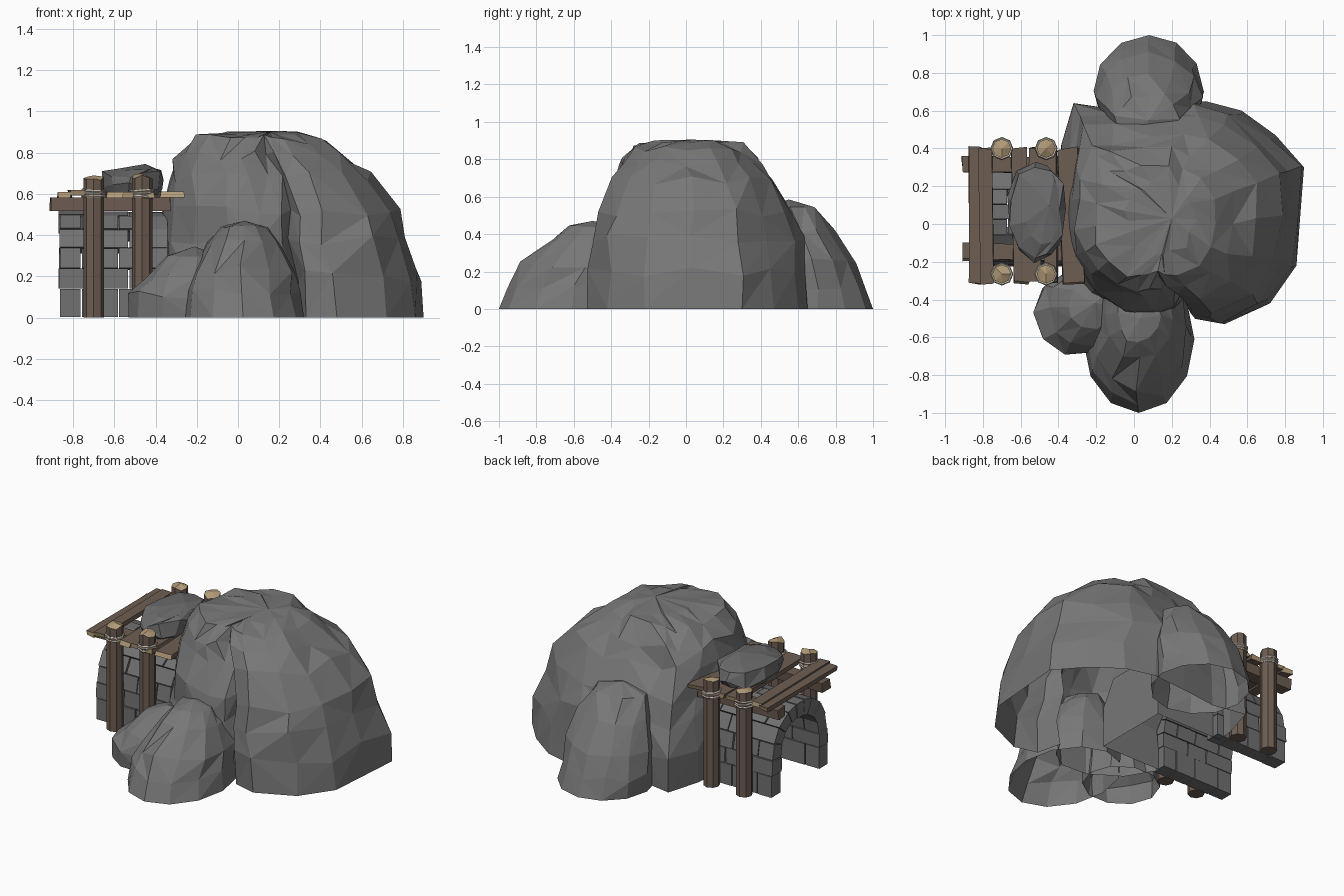
import bpy, bmesh, math, random
from mathutils import Vector, Matrix

if "Cube" in bpy.data.objects:
    bpy.data.objects.remove(bpy.data.objects["Cube"])

random.seed(4)
R = random.uniform


def mat(name, r, g, b):
    m = bpy.data.materials.new(name)
    m.diffuse_color = (r, g, b, 1)
    m.use_nodes = True
    m.node_tree.nodes["Principled BSDF"].inputs["Base Color"].default_value = m.diffuse_color
    return m


ROCK = mat("boulder grey", .185, .185, .185)
BLOCK = mat("block grey", .165, .165, .167)
RUBBLE = mat("rubble grey", .15, .15, .152)
WOOD = mat("brown timber", .155, .110, .085)
CUT = mat("cut wood tan", .45, .33, .19)
ROPE = mat("pale rope", .56, .50, .42)


def add(name, bm, *mats):
    me = bpy.data.meshes.new(name)
    bmesh.ops.recalc_face_normals(bm, faces=bm.faces)
    bm.to_mesh(me)
    bm.free()
    for m in mats:
        me.materials.append(m)
    ob = bpy.data.objects.new(name, me)
    bpy.context.collection.objects.link(ob)
    return ob


def drop_floor(me):
    bm = bmesh.new()
    bm.from_mesh(me)
    low = [f for f in bm.faces if all(v.co.z < .003 for v in f.verts)]
    bmesh.ops.delete(bm, geom=low, context='FACES')
    bm.to_mesh(me)
    bm.free()


def boulder(name, outline, levels, top, m, jit=.016):
    """Stack a ground outline through levels of (z, xmin, xmax, ymin, ymax), rounding it upwards."""
    xs, ys = zip(*outline)
    unit = [Vector((2 * (x - min(xs)) / (max(xs) - min(xs)) - 1,
                    2 * (y - min(ys)) / (max(ys) - min(ys)) - 1)) for x, y in outline]
    bm = bmesh.new()
    rings = []
    for k, (z, x0, x1, y0, y1) in enumerate(levels):
        j = jit if k else 0
        t = (k / (len(levels) - 1)) ** 1.3 * .9
        shape = [u.lerp(u.normalized(), t) for u in unit]
        rings.append([bm.verts.new(((x0 + x1) / 2 + u.x * (x1 - x0) / 2 + R(-j, j),
                                    (y0 + y1) / 2 + u.y * (y1 - y0) / 2 + R(-j, j),
                                    z + R(-j, j) * (1.5 if k < len(levels) - 1 else .4)))
                      for u in shape])
    n = len(unit)
    for a, b in zip(rings, rings[1:]):
        for i in range(n):
            p, q, r, s = a[i], a[(i + 1) % n], b[(i + 1) % n], b[i]
            tris = [(p, q, r), (p, r, s)] if R(0, 1) < .5 else [(p, q, s), (q, r, s)]
            for t in tris:
                bm.faces.new(t)
    peak = bm.verts.new(top)
    for i in range(n):
        bm.faces.new((rings[-1][i], rings[-1][(i + 1) % n], peak))
    bm.faces.new(rings[0][::-1])
    return add(name, bm, m)


def ring(n):
    return [(math.cos(2 * math.pi * i / n), math.sin(2 * math.pi * i / n)) for i in range(n)]


# main boulder, with the front crevice in its outline
main = boulder("main_boulder",
    [(.90, .30), (.75, .47), (.57, .60), (.38, .65), (.14, .63), (-.10, .60), (-.32, .64),
     (-.385, .42), (-.40, .2), (-.385, -.02), (-.35, -.2), (-.24, -.38), (-.05, -.50),
     (.13, -.51), (.23, -.44), (.29, -.33), (.33, -.49), (.48, -.53), (.72, -.42), (.86, -.22), (.88, .04)],
    [(0, -.40, .90, -.53, .65), (.2, -.40, .89, -.53, .64), (.38, -.38, .81, -.52, .62),
     (.52, -.36, .79, -.48, .57), (.68, -.34, .66, -.40, .48), (.78, -.31, .53, -.35, .41),
     (.865, -.22, .43, -.29, .33), (.895, -.04, .32, -.16, .22)], (.2, .03, .905), ROCK, .019)

# tunnel recess cut into the boulder behind the stone arch
CY = .065
bm = bmesh.new()
prof = [(.25, -.1), (.25, .26), (.16, .42), (-.16, .42), (-.25, .26), (-.25, -.1)]
f = bm.faces.new([bm.verts.new((-1, CY + y, z)) for y, z in prof])
ex = bmesh.ops.extrude_face_region(bm, geom=[f])
bmesh.ops.translate(bm, vec=(1.08, 0, 0),
                    verts=[v for v in ex['geom'] if isinstance(v, bmesh.types.BMVert)])
bm.faces.ensure_lookup_table()
if not any(all(v.co.x < -.99 for v in g.verts) for g in bm.faces):
    bmesh.ops.holes_fill(bm, edges=bm.edges)
cutter = add("tunnel_cutter", bm, ROCK)
cutter.hide_render = True
mod = main.modifiers.new("tunnel", 'BOOLEAN')
mod.object, mod.operation, mod.solver = cutter, 'DIFFERENCE', 'EXACT'
bpy.context.view_layer.update()
deps = bpy.context.evaluated_depsgraph_get()
cut_mesh = bpy.data.meshes.new_from_object(main.evaluated_get(deps))
main.modifiers.clear()
main.data = cut_mesh
bpy.data.objects.remove(cutter)

# smaller boulders leaning on the main one
small = [
    boulder("front_boulder", ring(12),
            [(0, -.27, .32, -1.0, -.22), (.12, -.26, .30, -.95, -.22), (.23, -.23, .28, -.87, -.22),
             (.36, -.16, .20, -.72, -.26), (.44, -.09, .13, -.63, -.32)], (.03, -.50, .47), ROCK),
    boulder("left_boulder", ring(10),
            [(0, -.53, -.06, -.68, -.26), (.11, -.53, -.06, -.68, -.26), (.21, -.46, -.08, -.64, -.27),
             (.30, -.36, -.1, -.55, -.3)], (-.21, -.42, .345), ROCK),
    boulder("back_boulder", ring(12),
            [(0, -.21, .37, .40, 1.0), (.12, -.21, .36, .42, .97), (.25, -.2, .36, .43, .90),
             (.42, -.15, .31, .44, .80), (.54, -.09, .24, .44, .69)], (.08, .55, .585), ROCK)]
for ob in [main] + small:
    drop_floor(ob.data)

# loose rock on the roof
boulder("roof_rock", ring(11),
        [(.595, -.64, -.38, -.17, .29), (.64, -.66, -.36, -.20, .33), (.69, -.65, -.36, -.17, .31),
         (.72, -.58, -.38, -.10, .25)], (-.45, .1, .745), RUBBLE, .018)

# stone arch: staggered wedge blocks, as pairs of (half width, height)
outer = [(.29, 0), (.29, .14), (.285, .24), (.265, .34), (.215, .43), (.12, .495), (.04, .515)]
inner = [(.20, 0), (.20, .14), (.195, .23), (.18, .31), (.14, .37), (.08, .41), (.03, .42)]
outer += [(-y, z) for y, z in outer[::-1]]
inner += [(-y, z) for y, z in inner[::-1]]


def wedge(bm, i, x0, x1, gap, inset):
    o = [Vector(p) for p in outer[i:i + 2]]
    n = [Vector(p) for p in inner[i:i + 2]]
    t = (o[1] - o[0]).normalized() * gap
    quad = [o[0] + t, o[1] - t, n[1] - t, n[0] + t]
    thick = [(o[k] - n[k]).normalized() * inset for k in (0, 1)]
    quad = [quad[0] - thick[0], quad[1] - thick[1], quad[2] + thick[1], quad[3] + thick[0]]
    a = [bm.verts.new((x0, CY + q.x, max(q.y, 0))) for q in quad]
    b = [bm.verts.new((x1, CY + q.x, max(q.y, 0))) for q in quad]
    bm.faces.new(a)
    bm.faces.new(b[::-1])
    for k in range(4):
        bm.faces.new((a[k], b[k], b[(k + 1) % 4], a[(k + 1) % 4]))


blocks = bmesh.new()
for i in range(len(outer) - 1):
    cuts = [-.875, -.67, -.53, -.34] if i % 2 else [-.875, -.76, -.58, -.44, -.34]
    for x0, x1 in zip(cuts, cuts[1:]):
        wedge(blocks, i, x0 + .003 + (R(0, .01) if x0 == -.875 else 0), x1 - .003, .002, R(-.005, .006))
add("arch_blocks", blocks, BLOCK)


def beam(name, size, loc, rz=0, tilt=0, cut_axis=None):
    """Timber box; faces along cut_axis get the cut-wood colour."""
    bm = bmesh.new()
    bmesh.ops.create_cube(bm, size=1)
    for v in bm.verts:
        v.co = Vector([c * s for c, s in zip(v.co, size)])
        v.co += Vector((R(-.006, .006), R(-.012, .012), 0))
    bm.normal_update()
    for f in bm.faces:
        f.material_index = int(cut_axis is not None and abs(f.normal[cut_axis]) > .8)
    bmesh.ops.transform(bm, verts=bm.verts, matrix=Matrix.Translation(loc)
                        @ Matrix.Rotation(rz, 4, 'Z') @ Matrix.Rotation(tilt, 4, 'X'))
    return add(name, bm, WOOD, CUT)


# roof: two long beams carrying cross planks
for side, y in (("back", .31), ("front", -.15)):
    beam(side + "_roof_beam", (.58, .08, .065), (-.62, y, .55))
for k, (x, w, z, rz) in enumerate([(-.842, .066, .595, 0), (-.782, .068, .606, .02), (-.605, .08, .595, .02),
                                   (-.525, .07, .595, -.02), (-.445, .075, .593, .01), (-.335, .115, .597, .05)]):
    beam(f"roof_plank_{k + 1}", (w, .71, .028), (x, CY - .02, z), rz, 0, 1)

# posts with slanted cut tops and rope lashings
for side, y in (("front", -.265), ("back", .40)):
    for k, x in enumerate((-.70, -.465)):
        bm = bmesh.new()
        h = .685 + .01 * k
        circle = ring(8)
        lo = [bm.verts.new((x + .05 * u, y + .05 * v, 0)) for u, v in circle]
        hi = [bm.verts.new((x + .050 * u, y + .050 * v, h - .012 + R(-.012, .012))) for u, v in circle]
        tip = bm.verts.new((x, y, h + .005))
        bm.faces.new(lo[::-1])
        for i in range(8):
            j = (i + 1) % 8
            bm.faces.new((lo[i], lo[j], hi[j], hi[i]))
            bm.faces.new((hi[i], hi[j], tip)).material_index = 1
        add(f"{side}_post_{k + 1}", bm, WOOD, CUT)
        for r, dz in enumerate((.588, .602, .615)):
            bpy.ops.mesh.primitive_torus_add(major_segments=8, minor_segments=5, major_radius=.054,
                                             minor_radius=.007, location=(x, y, dz),
                                             rotation=(R(-.08, .08), R(-.08, .08), 0))
            rope = bpy.context.object
            rope.name = f"{side}_rope_{k + 1}_{r + 1}"
            rope.data.materials.append(ROPE)
